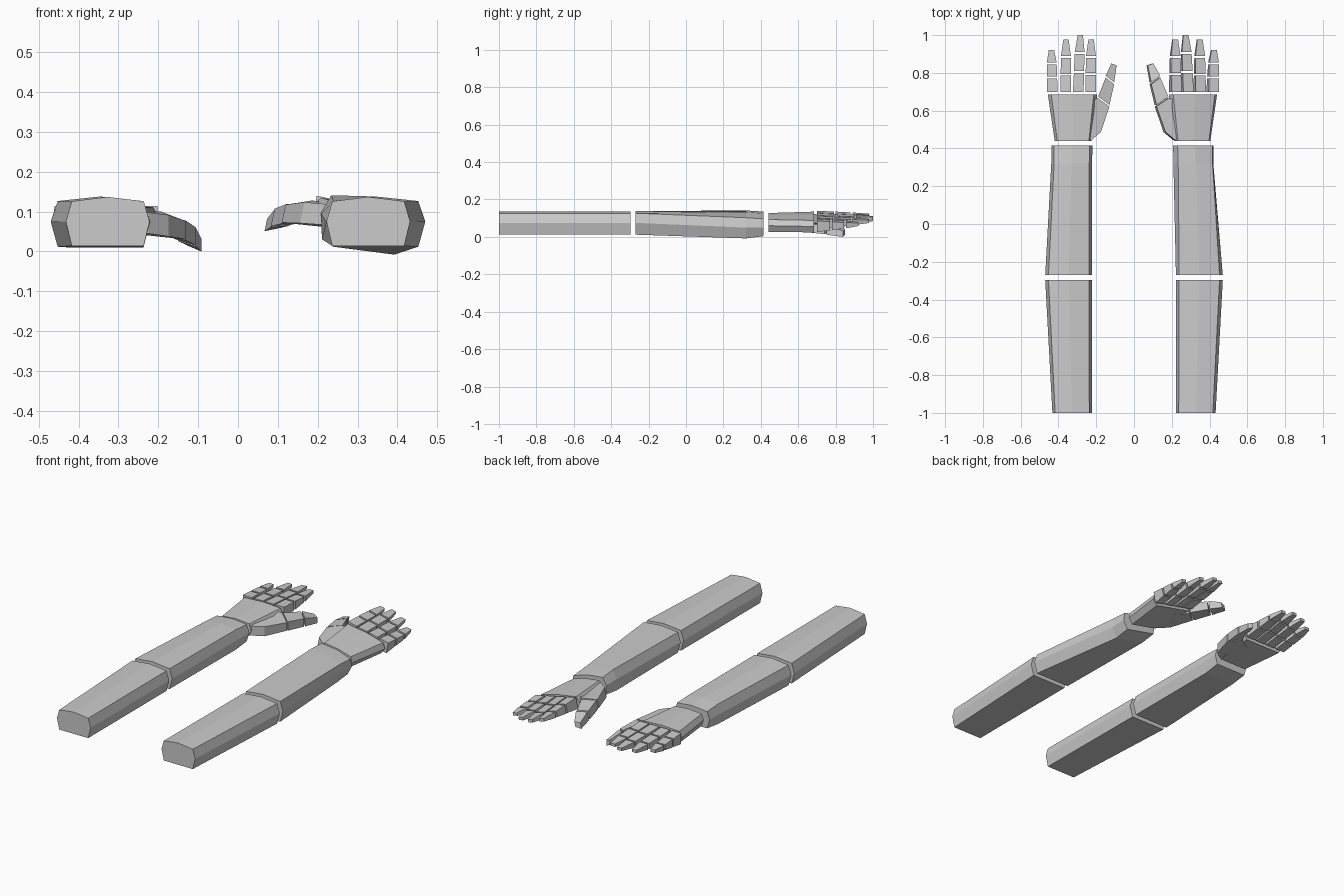
import bpy
from math import radians
from mathutils import Vector, Matrix

if "Cube" in bpy.data.objects:
    bpy.data.objects.remove(bpy.data.objects["Cube"])

# Roll of the right hand about its own long axis
ROLL = Matrix.Rotation(radians(12), 3, 'Y')
AXIS = Vector((0.33, 0, 0.075))


def place(p, side, twist):
    """Points are written for the left arm; the right one is mirrored and rolled."""
    v = Vector(p)
    if side == "right":
        v.x = -v.x
        if twist:
            v = ROLL @ (v - AXIS) + AXIS + Vector((-0.015, 0, 0))
    return v


def make(name, verts, faces):
    mesh = bpy.data.meshes.new(name)
    mesh.from_pydata(verts, [], faces)
    mesh.update()
    obj = bpy.data.objects.new(name, mesh)
    bpy.context.collection.objects.link(obj)
    bpy.context.view_layer.objects.active = obj
    obj.select_set(True)
    bpy.ops.object.mode_set(mode='EDIT')
    bpy.ops.mesh.select_all(action='SELECT')
    bpy.ops.mesh.normals_make_consistent(inside=False)
    bpy.ops.object.mode_set(mode='OBJECT')
    obj.select_set(False)


def tube(name, rings):
    n = len(rings[0])
    faces = [tuple(range(n)), tuple(range(n * (len(rings) - 1), n * len(rings)))]
    for r in range(len(rings) - 1):
        for i in range(n):
            j = (i + 1) % n
            faces.append((r * n + i, r * n + j, (r + 1) * n + j, (r + 1) * n + i))
    make(name, [v for ring in rings for v in ring], faces)


def limb(name, side, stations):
    """Seven-sided section (x0, x1, z0, z1 bounds) lofted along y."""
    shape = [(0, .5), (.07, .91), (.5, 1), (.93, .91), (1, .5), (.93, 0), (.07, 0)]
    tube(name, [[place((x0 + u * (x1 - x0), y, z0 + w * (z1 - z0)), side, tw)
                 for u, w in shape] for y, x0, x1, z0, z1, tw in stations])


def plate(name, side, pts):
    """Polygon in plan with its own bottom and top height at every corner."""
    tube(name, [[place((x, y, lo), side, True) for x, y, lo, hi in pts],
                [place((x, y, hi), side, True) for x, y, lo, hi in pts]])


# finger: base x, tip x, joint positions along y
FINGERS = {
    "little_finger": (-.432, -.437, (.70, .775, .85, .922)),
    "ring_finger": (-.362, -.36, (.70, .79, .885, .978)),
    "middle_finger": (-.295, -.284, (.70, .805, .905, 1.0)),
    "index_finger": (-.23, -.227, (.70, .795, .885, .978)),
}

for side in ("left", "right"):
    # upper arm and forearm
    limb(side + "_upper_arm", side, [
        (-1, -.432, -.222, .014, .137, False),
        (-.297, -.47, -.222, .012, .137, False)])
    limb(side + "_forearm", side, [
        (-.27, -.47, -.222, .012, .138, False),
        (.32, -.438, -.222, .01, .134, True),
        (.415, -.438, -.22, .022, .126, True)])

    # palm with the thumb root
    limb(side + "_palm", side, [
        (.44, -.42, -.225, .042, .116, True),
        (.685, -.456, -.195, .046, .118, True)])
    plate(side + "_thumb_root", side, [
        (-.25, .442, .045, .10), (-.225, .445, .045, .098), (-.175, .487, .038, .092),
        (-.13, .622, .03, .076), (-.193, .668, .042, .1), (-.27, .62, .045, .107)])

    # thumb joints
    plate(side + "_thumb_lower", side, [
        (-.19, .675, .045, .095), (-.13, .63, .027, .077),
        (-.105, .74, .015, .06), (-.15, .775, .028, .075)])
    plate(side + "_thumb_tip", side, [
        (-.15, .785, .026, .073), (-.105, .75, .012, .058),
        (-.092, .84, .0, .032), (-.12, .85, .012, .042)])

    # fingers, three tapering joints each
    for finger, (xa, xb, ys) in FINGERS.items():
        length = ys[3] - ys[0]
        for k, part in enumerate(("lower", "middle", "tip")):
            ends = []
            for y, t in ((ys[k] + (.005 if k else 0), k / 3),
                         (ys[k + 1] - (.005 if k < 2 else 0), (k + 1) / 3)):
                x = xa + (xb - xa) * t
                half = .028 - .003 * t - .011 * max(0, t * 3 - 2)
                ends.append((x, y, half, .052 + .032 * t, .114 - .014 * t))
            (x1, y1, h1, a1, b1), (x2, y2, h2, a2, b2) = ends
            plate(f"{side}_{finger}_{part}", side, [
                (x1 - h1, y1, a1, b1), (x1 + h1, y1, a1, b1),
                (x2 + h2, y2, a2, b2), (x2 - h2, y2, a2, b2)])
